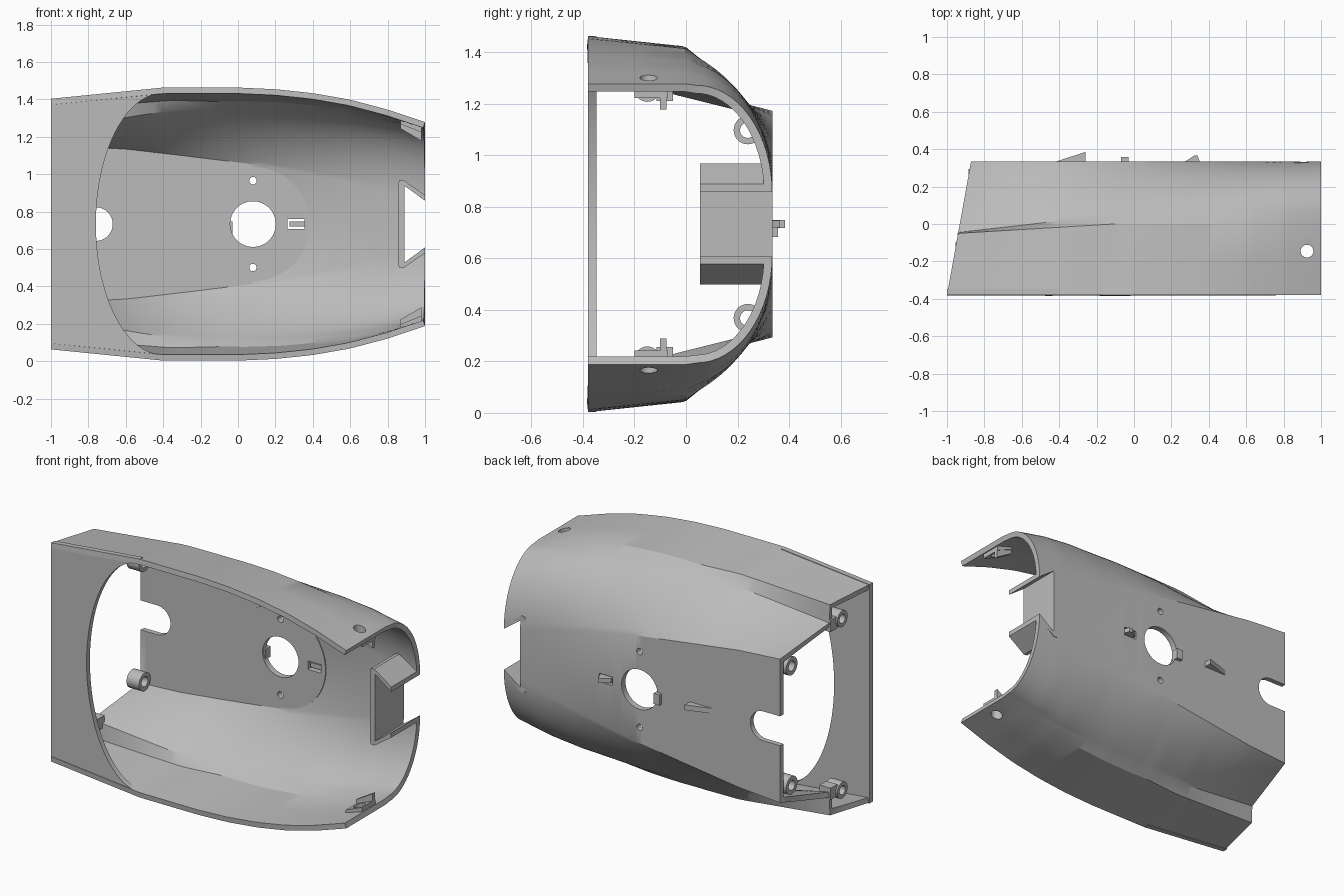
import bpy, bmesh, math

cube = bpy.data.objects.get("Cube")
if cube:
    bpy.data.objects.remove(cube, do_unlink=True)

MID = 0.733      # height of the mirror plane
BACK = 0.335     # y of the flat back
FRONT = -0.38
WALL = 0.032

grey = bpy.data.materials.new("plain grey")
grey.use_nodes = True
GREY = (0.5, 0.5, 0.5, 1)
grey.diffuse_color = GREY
grey.node_tree.nodes["Principled BSDF"].inputs["Base Color"].default_value = GREY


def make(name, bm, fix=True):
    if fix:
        bmesh.ops.recalc_face_normals(bm, faces=bm.faces[:])
    me = bpy.data.meshes.new(name)
    bm.to_mesh(me)
    bm.free()
    me.materials.append(grey)
    ob = bpy.data.objects.new(name, me)
    bpy.context.collection.objects.link(ob)
    return ob


def prism(name, pts, lo, hi, axis="y"):
    """Extrude an outline: (x, half height) along y, or (y, half height) along x."""
    bm = bmesh.new()
    def at(p, d):
        return (p[0], d, MID + p[1]) if axis == "y" else (d, p[0], MID + p[1])
    a = [bm.verts.new(at(p, lo)) for p in pts]
    b = [bm.verts.new(at(p, hi)) for p in pts]
    n = len(pts)
    bm.faces.new(a)
    bm.faces.new(b[::-1])
    for i in range(n):
        j = (i + 1) % n
        bm.faces.new((a[i], b[i], b[j], a[j]))
    return make(name, bm)


def circle(x, z, r, n=40):
    return [(x + r * math.cos(2 * math.pi * i / n), z + r * math.sin(2 * math.pi * i / n))
            for i in range(n)]


def rect(x0, x1, z0, z1):
    return [(x0, z0), (x1, z0), (x1, z1), (x0, z1)]


def activate(ob):
    bpy.ops.object.select_all(action="DESELECT")
    ob.select_set(True)
    bpy.context.view_layer.objects.active = ob


def cut(ob, cutters):
    activate(ob)
    for c in cutters:
        m = ob.modifiers.new("cut", "BOOLEAN")
        m.object, m.solver = c, "EXACT"
        bpy.ops.object.modifier_apply(modifier=m.name)


def smooth(ob):
    activate(ob)
    bpy.ops.object.shade_smooth_by_angle(angle=math.radians(28))


def interp(keys, x):
    for (x0, a), (x1, b) in zip(keys, keys[1:]):
        if x <= x1:
            return a + (b - a) * (x - x0) / (x1 - x0)
    return keys[-1][1]


# How the section changes along the length
RIM = [(-1, .67), (-.4, .73), (0, .73), (.2, .721), (.4, .70), (.6, .665), (.8, .612), (1, .545)]
KINK_DROP = [(-1, .025), (-.1, .045), (.4, .035), (1, 0)]
KINK_Y = [(-1, -.05), (-.15, 0), (1, 0)]
LEDGE_Y = [(-1, -.045), (-.15, .05), (1, .04)]
LEDGE_IN = [(-1, .11), (-.6, .075), (-.15, .043), (.4, .03), (1, .006)]
FLAT = [(-1, .44), (-.7, .42), (.08, .32), (.5, .24), (1, .12)]
BULGE = [(-1, .02), (-.5, .08), (-.1, .22), (.4, .55), (.8, .9), (1, 1)]


def section(x):
    h, k = interp(RIM, x), interp(RIM, x) - interp(KINK_DROP, x)
    ky, ly = interp(KINK_Y, x), interp(LEDGE_Y, x)
    lz, f, w = k - interp(LEDGE_IN, x), interp(FLAT, x), interp(BULGE, x)
    pts = [(FRONT, h), ((FRONT + ky) / 2, (h + k) / 2), (ky, k)]
    n = 16
    for i in range(n + 1):
        t = i / n
        a = t * math.pi / 2
        s = (1 - w) * t + w * math.sin(a)
        c = (1 - w) * (1 - t) + w * math.cos(a)
        pts.append((ly + (BACK - ly) * s, f + (lz - f) * c))
    return pts + [(y, -z) for y, z in reversed(pts)]


# Main shell, lofted along x with a slanted left end
bm = bmesh.new()
rows = []
STEPS = 48
for i in range(STEPS + 1):
    u = i / STEPS
    row = []
    for y, z in section(2 * u - 1):
        left = -1 + (y - FRONT) * .18
        row.append(bm.verts.new((left + u * (1 - left), y, MID + z)))
    rows.append(row)
for r, s in zip(rows, rows[1:]):
    for j in range(len(r) - 1):
        bm.faces.new((r[j], s[j], s[j + 1], r[j + 1]))
shell = make("shell", bm, fix=False)
activate(shell)
sol = shell.modifiers.new("wall", "SOLIDIFY")
sol.thickness, sol.offset, sol.use_even_offset = WALL, -1, True
bpy.ops.object.modifier_apply(modifier=sol.name)

# Raised ring pad inside the back
pad = prism("inner_pad", circle(.08, 0, .305, 64), BACK - .038, BACK - .015)

# Cutters: main bore, pin holes, latch window, end slot, channel mouth
slot = [(-.76 + .09 * math.sin(a), .09 * math.cos(a))
        for a in (math.pi * i / 20 for i in range(21))] + [(-1.1, -.09), (-1.1, .09)]
outlines = [circle(.08, 0, .122, 48), circle(.08, .232, .02, 16), circle(.08, -.232, .02, 16),
            rect(.265, .355, -.026, .026), slot,
            [(.89, .205), (1.1, .052), (1.1, -.052), (.89, -.205)]]
cutters = [prism("cutter", o, .1, .6) for o in outlines]
cut(pad, cutters[:4])

# Side screw holes near the right end, with inner tabs
bm = bmesh.new()
bmesh.ops.create_cone(bm, cap_ends=True, segments=32, radius1=.034, radius2=.034, depth=3)
for v in bm.verts:
    v.co.x += .925
    v.co.y -= .145
    v.co.z += MID
side_hole = make("cutter", bm)
cut(shell, cutters + [side_hole])

# Front plate with a curved edge
arc = []
for i in range(41):
    a = math.pi * (i / 40 - .5)
    arc.append((-.4 - .36 * math.cos(a), .70 * math.sin(a)))
plate = prism("front_plate", [(-1, -.67), (-.4, -.73)] + arc + [(-.4, .73), (-1, .67)],
              FRONT, FRONT + WALL)

# Channel at the right end
outer = [(1, .155), (.885, .235), (.862, .232), (.855, .215)]
inner = [(1, .125), (.89, .205)]
ring = outer + [(x, -z) for x, z in reversed(outer)] + \
    [(x, -z) for x, z in inner] + inner[::-1]
channel = prism("end_channel", ring, .055, BACK - .004)
parts = [shell, pad, plate, channel]


def boss(name, y, z, x0, x1, r):
    ob = prism(name, circle(y, z, r, 32), x0, x1, "x")
    hole = prism("cutter", circle(y, z, r * .55, 24), x0 - .1, x1 + .1, "x")
    cut(ob, [hole])
    cutters.append(hole)
    parts.append(ob)


# Mirrored bosses, webs, hooks
for side, s in (("upper", 1), ("lower", -1)):
    boss(side + "_back_boss", .24, s * .365, -.885, -.80, .055)
    boss(side + "_ledge_boss", -.15, s * .525, -.955, -.87, .05)
    parts.append(prism(side + "_boss_web", rect(-.115, -.05, s * .478, s * .55), -.945, -.87, "x"))
    tab = [(.87, .51), (.98, .445), (.98, .535), (.87, .58)]
    parts.append(prism(side + "_hook", [(x, s * z) for x, z in tab], -.1, -.075))
    block = [(.87, .535), (.98, .49), (.98, .535), (.87, .58)]
    hook_pad = prism(side + "_hook_pad", [(x, s * z) for x, z in block], -.2, -.07)
    cut(hook_pad, [side_hole])
    parts.append(hook_pad)


def wedge(name, xz, z0, z1):
    """Side outline in (x, y), spread over a height range."""
    bm = bmesh.new()
    a = [bm.verts.new((x, y, MID + z0)) for x, y in xz]
    b = [bm.verts.new((x, y, MID + z1)) for x, y in xz]
    bm.faces.new(a)
    bm.faces.new(b[::-1])
    for i in range(len(a)):
        j = (i + 1) % len(a)
        bm.faces.new((a[i], b[i], b[j], a[j]))
    parts.append(make(name, bm))


# Small details on the back
wedge("back_ramp", [(-.43, .33), (-.26, .33), (-.26, .385)], -.016, .016)
wedge("bore_tab", [(-.07, .31), (-.03, .31), (-.03, .357), (-.07, .357)], -.05, .015)
wedge("latch", [(.275, .31), (.36, .31), (.34, .365), (.32, .365), (.275, .335)], -.014, .014)

for ob in parts:
    smooth(ob)
for c in cutters + [side_hole]:
    bpy.data.objects.remove(c, do_unlink=True)
